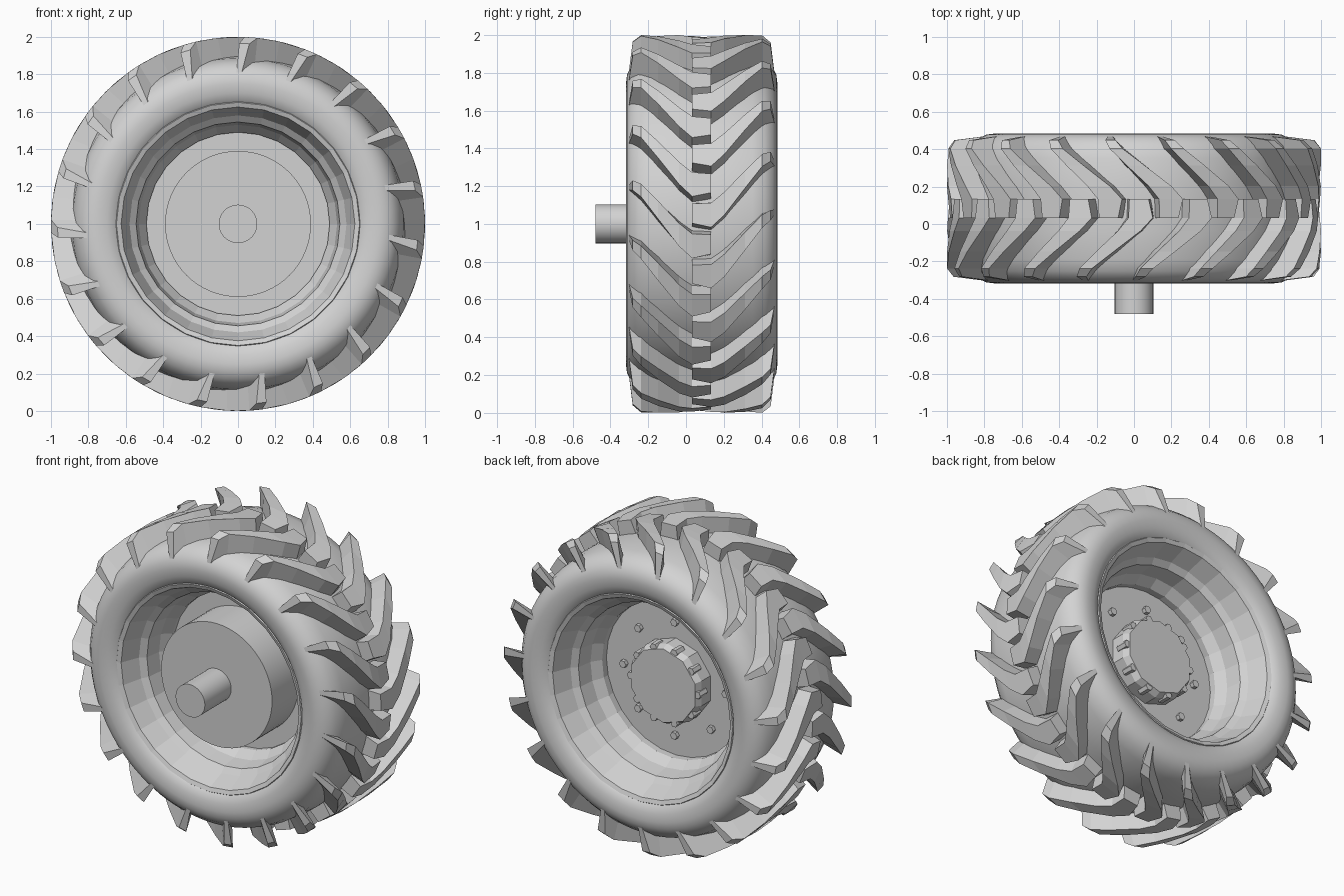
import bpy, bmesh
from math import sin, cos, pi, radians

cube = bpy.data.objects.get("Cube")
if cube:
    bpy.data.objects.remove(cube, do_unlink=True)

MID = 0.083     # mid-plane of the tyre along y
AXLE_Z = 1.0    # height of the wheel axis
LUGS = 19       # tread lugs on each side

grey = bpy.data.materials.new("plain_grey")
grey.use_nodes = True
grey.diffuse_color = (0.65, 0.65, 0.65, 1)
grey.node_tree.nodes["Principled BSDF"].inputs["Base Color"].default_value = (0.65, 0.65, 0.65, 1)


def polar(y, r, a):
    return (r * cos(a), y, AXLE_Z + r * sin(a))


def finish(bm, name, smooth=None):
    bmesh.ops.recalc_face_normals(bm, faces=bm.faces)
    mesh = bpy.data.meshes.new(name)
    bm.to_mesh(mesh)
    bm.free()
    mesh.materials.append(grey)
    obj = bpy.data.objects.new(name, mesh)
    bpy.context.collection.objects.link(obj)
    if smooth:
        bpy.ops.object.select_all(action='DESELECT')
        obj.select_set(True)
        bpy.context.view_layer.objects.active = obj
        bpy.ops.object.shade_smooth_by_angle(angle=radians(smooth))


def lathe(name, profile, segs, closed=False, smooth=None):
    """Spin (y, r) points about the wheel axis; open ends are capped."""
    bm = bmesh.new()
    rings = [[bm.verts.new(polar(y, r, 2 * pi * i / segs + pi / 2)) for i in range(segs)]
             for y, r in profile]
    pairs = list(zip(rings, rings[1:]))
    if closed:
        pairs.append((rings[-1], rings[0]))
    else:
        bm.faces.new(rings[0])
        bm.faces.new(rings[-1])
    for a, b in pairs:
        for i in range(segs):
            j = (i + 1) % segs
            bm.faces.new((a[i], a[j], b[j], b[i]))
    finish(bm, name, smooth)


def mirrored(half):
    """Full cross-section from (distance from mid-plane, radius) points."""
    return [(MID - d, r) for d, r in half] + [(MID + d, r) for d, r in reversed(half)]


# Tyre carcass
tyre_half = [(0.29, 0.61), (0.35, 0.632), (0.378, 0.66), (0.393, 0.7), (0.4, 0.75),
             (0.395, 0.79), (0.375, 0.83), (0.335, 0.865), (0.27, 0.885), (0.12, 0.9)]
lathe("tyre", mirrored(tyre_half), 72, closed=True, smooth=40)

# Rim barrel, stepped down toward the wheel disc
rim_half = [(0.13, 0.54), (0.3, 0.64), (0.365, 0.657), (0.375, 0.65), (0.365, 0.625),
            (0.25, 0.58), (0.22, 0.545), (0.12, 0.53), (0.06, 0.49)]
lathe("rim", mirrored(rim_half), 28, closed=True)

# Wheel disc, inner drum and axle stub
lathe("wheel_disc", [(0.05, 0.5), (0.1, 0.5)], 28)
lathe("drum", [(-0.215, 0.39), (0.07, 0.39)], 64, smooth=30)
lathe("axle", [(-0.48, 0.103), (-0.2, 0.103)], 32, smooth=30)

# Faceted hub on the outer face
lathe("hub", [(0.09, 0.255), (0.19, 0.255), (0.23, 0.235)], 10)


def nut_ring(name, count, radius, y0, y1, size):
    bm = bmesh.new()
    for k in range(count):
        a = 2 * pi * k / count
        cx, cz = radius * cos(a), AXLE_Z + radius * sin(a)
        ends = [[bm.verts.new((cx + size * cos(pi / 3 * i), y, cz + size * sin(pi / 3 * i)))
                 for i in range(6)] for y in (y0, y1)]
        for ring in ends:
            bm.faces.new(ring)
        for i in range(6):
            j = (i + 1) % 6
            bm.faces.new((ends[0][i], ends[0][j], ends[1][j], ends[1][i]))
    finish(bm, name)


nut_ring("wheel_nuts", 8, 0.36, 0.09, 0.125, 0.024)
nut_ring("hub_bolts", 10, 0.235, 0.15, 0.225, 0.024)

# Tread lugs: sections along each lug, from past the mid-plane to the sidewall
# (distance from mid-plane, sweep angle, top radius, base radius, top width, trailing foot)
LUG = [(-0.05, -18.5, 0.985, 0.87, 6, -4.5), (0.05, -19, 0.995, 0.87, 7.5, -5),
       (0.12, -15.5, 1.0, 0.87, 7, -4.5), (0.23, -8, 1.0, 0.86, 5.5, -3.5),
       (0.32, -2, 1.0, 0.84, 4, -2), (0.365, 0, 0.965, 0.81, 3.2, 0.6)]


def tread(name, side, phase):
    bm = bmesh.new()
    for k in range(LUGS):
        start = phase + 360 / LUGS * k
        rows = []
        for d, sweep, top, base, width, foot in LUG:
            y, mid = MID + side * d, start + sweep
            y_base = y + side * (0.02 if d > 0.35 else 0)
            rows.append([bm.verts.new(polar(yy, r, radians(mid + off))) for yy, r, off in (
                (y_base, base, foot), (y, top, -width / 2),
                (y, top, width / 2), (y_base, base, width / 2 + 1))])
        for a, b in zip(rows, rows[1:]):
            for i in range(4):
                j = (i + 1) % 4
                bm.faces.new((a[i], a[j], b[j], b[i]))
        bm.faces.new(rows[0])
        bm.faces.new(rows[-1])
    finish(bm, name)


tread("front_tread_lugs", -1, 88)
tread("back_tread_lugs", 1, 97.5)
